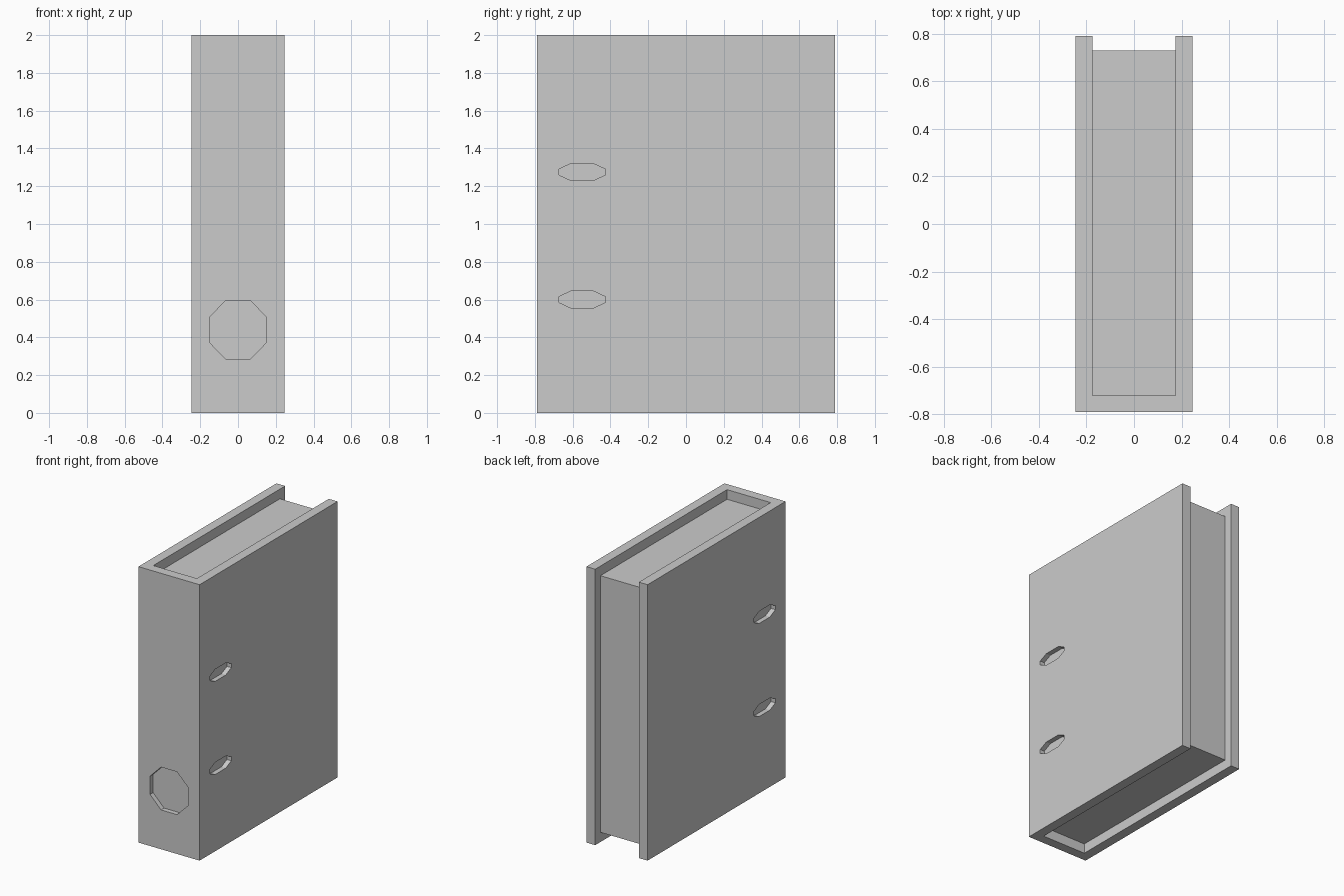
import bpy, bmesh
from mathutils import Vector

if "Cube" in bpy.data.objects:
    bpy.data.objects.remove(bpy.data.objects["Cube"])

W, D, H = 0.245, 0.79, 2.0   # half width, half depth, height
T = 0.07                     # board thickness
RECESS = 0.035               # depth of the finger and ring holes


def prism(name, profile, offset):
    """Closed solid from a planar 3D profile pushed along offset."""
    bm = bmesh.new()
    face = bm.faces.new([bm.verts.new(p) for p in profile])
    ext = bmesh.ops.extrude_face_region(bm, geom=[face], use_keep_orig=True)
    verts = [v for v in ext["geom"] if isinstance(v, bmesh.types.BMVert)]
    bmesh.ops.translate(bm, verts=verts, vec=Vector(offset))
    bmesh.ops.recalc_face_normals(bm, faces=bm.faces)
    mesh = bpy.data.meshes.new(name)
    bm.to_mesh(mesh)
    bm.free()
    obj = bpy.data.objects.new(name, mesh)
    bpy.context.collection.objects.link(obj)
    return obj


def octagon(a, b, fa, fb):
    """Eight-sided outline: half sizes a, b and half flat lengths fa, fb."""
    return [(a, -fb), (a, fb), (fa, b), (-fa, b),
            (-a, fb), (-a, -fb), (-fa, -b), (fa, -b)]


def cut(target, cutter):
    cutter.hide_render = True
    mod = target.modifiers.new("hole", "BOOLEAN")
    mod.operation, mod.solver, mod.object = "DIFFERENCE", "EXACT", cutter
    bpy.context.view_layer.objects.active = target
    bpy.ops.object.modifier_apply(modifier=mod.name)
    bpy.data.objects.remove(cutter)


# Folder cover: U-shaped boards joined by the spine at the front
i = W - T
outline = [(-W, D), (-W, -D), (W, -D), (W, D),
           (i, D), (i, -D + T), (-i, -D + T), (-i, D)]
cover = prism("folder_cover", [(x, y, 0) for x, y in outline], (0, 0, H))

# Finger hole in the spine
finger = [(u, -D - 0.1, 0.44 + v) for u, v in octagon(0.152, 0.155, 0.064, 0.066)]
cut(cover, prism("finger_hole_cutter", finger, (0, 0.1 + RECESS, 0)))

# Two ring slots in each side board
for side in (-1, 1):
    for z in (0.6, 1.275):
        slot = [(side * (W + 0.1), -0.55 + u, z + v)
                for u, v in octagon(0.123, 0.044, 0.061, 0.015)]
        cut(cover, prism("slot_cutter", slot, (-side * (0.1 + RECESS), 0, 0)))

# Paper block set back from the top, bottom and open edge
y0, y1 = -D + T, 0.73
prism("paper_block", [(-i, y0, T), (i, y0, T), (i, y1, T), (-i, y1, T)],
      (0, 0, H - 2 * T))
